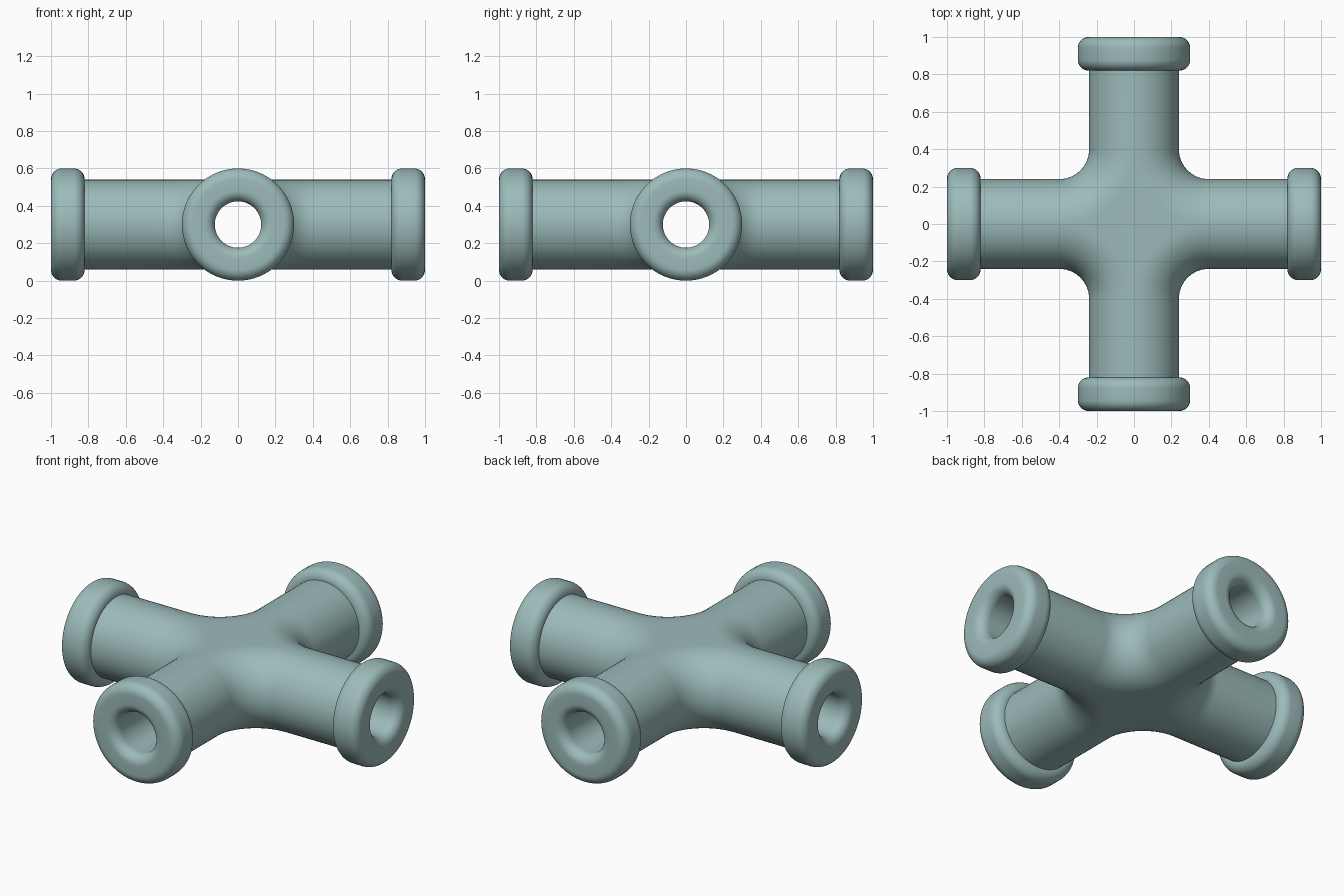
import bpy, bmesh
from math import sin, cos, pi
from mathutils import Matrix, Vector

if "Cube" in bpy.data.objects:
    bpy.data.objects.remove(bpy.data.objects["Cube"], do_unlink=True)

AXIS_Z = 0.30      # height of the pipe axes
PIPE_R = 0.24
BORE_R = 0.124
COLLAR_R = 0.30
COLLAR_BACK = 0.82
ROUND = 0.058      # edge rounding of the collars
HALF = 32          # facets around half a pipe

color = (0.33, 0.495, 0.488, 1)
mat = bpy.data.materials.new("grey teal")
mat.use_nodes = True
mat.diffuse_color = color
mat.node_tree.nodes["Principled BSDF"].inputs["Base Color"].default_value = color


def finish(bm, name):
    mesh = bpy.data.meshes.new(name)
    bm.to_mesh(mesh)
    bm.free()
    obj = bpy.data.objects.new(name, mesh)
    obj.location.z = AXIS_Z
    mesh.materials.append(mat)
    bpy.context.collection.objects.link(obj)
    bpy.ops.object.select_all(action="DESELECT")
    obj.select_set(True)
    bpy.context.view_layer.objects.active = obj
    bpy.ops.object.shade_smooth_by_angle(angle=pi / 5)
    return obj


def skin(bm, rows):
    """Join successive rows of points with quads."""
    grid = [[bm.verts.new(p) for p in row] for row in rows]
    for a, b in zip(grid, grid[1:]):
        for i in range(len(a) - 1):
            bm.faces.new((a[i], a[i + 1], b[i + 1], b[i]))


def cross_tube(name, r, pivot, end, outward):
    """Four-way tube: a half pipe swept around each inner corner, flat in the middle."""
    bm = bmesh.new()
    steps = 24
    # Path of (centre, direction to the corner) from the +x arm to the +y arm
    arc = []
    for i in range(steps + 1):
        a = pi / 2 * i / steps
        n = Vector((sin(a), cos(a), 0))
        arc.append((Vector((pivot, pivot, 0)) - n * pivot, n))
    path = [(Vector((end, 0, 0)), Vector((0, 1, 0)))]
    path += arc[::-1] if arc[0][0].x < arc[-1][0].x else arc
    path.append((Vector((0, end, 0)), Vector((1, 0, 0))))
    for k in range(4):
        turn = Matrix.Rotation(pi / 2 * k, 3, "Z")
        rows = []
        for c, n in path:
            angles = [pi * (j / HALF - 0.5) for j in range(HALF + 1)]
            rows.append([turn @ (c + n * r * cos(t) + Vector((0, 0, r * sin(t))))
                         for t in angles])
        skin(bm, rows)
        # Flat middle, above and below
        for z in (-r, r):
            hub = Vector((0, 0, z))
            for (a, _), (b, _) in zip(path[1:-1], path[2:-1]):
                bm.faces.new([bm.verts.new(p) for p in
                              (hub, turn @ a + hub, turn @ b + hub)])
    bmesh.ops.remove_doubles(bm, verts=bm.verts, dist=1e-5)
    bmesh.ops.recalc_face_normals(bm, faces=bm.faces)
    top = max(bm.faces, key=lambda f: f.calc_center_median().z)
    if (top.normal.z > 0) != outward:
        bmesh.ops.reverse_faces(bm, faces=bm.faces)
    return finish(bm, name)


def corner(x, r, start):
    """Quarter-round points, as (distance along axis, radius)."""
    return [(x + ROUND * cos(start + pi / 2 * i / 10),
             r + ROUND * sin(start + pi / 2 * i / 10)) for i in range(11)]


def collar(name, turn):
    """Rounded ring turned around one arm, rolling into the bore."""
    front, back = 1 - ROUND, COLLAR_BACK + ROUND
    profile = corner(front, BORE_R + ROUND, -pi / 2)
    profile += corner(front, COLLAR_R - ROUND, 0)
    profile += corner(back, COLLAR_R - ROUND, pi / 2)
    profile.append((COLLAR_BACK, PIPE_R))
    bm = bmesh.new()
    rot = Matrix.Rotation(turn, 3, "Z")
    rows = []
    for i in range(2 * HALF + 1):
        a = pi * i / HALF
        rows.append([rot @ Vector((x, r * cos(a), r * sin(a))) for x, r in profile])
    skin(bm, rows)
    bmesh.ops.remove_doubles(bm, verts=bm.verts, dist=1e-5)
    bmesh.ops.recalc_face_normals(bm, faces=bm.faces)
    outer = max(bm.faces, key=lambda f: f.calc_center_median().z)
    if outer.normal.z < 0:
        bmesh.ops.reverse_faces(bm, faces=bm.faces)
    return finish(bm, name)


# Filleted outer pipes and the bores inside them
cross_tube("cross_pipe", PIPE_R, 0.40, COLLAR_BACK, True)
cross_tube("cross_bore", BORE_R, BORE_R + 0.02, 1 - ROUND, False)

# End collars
for k, side in enumerate(("left", "back", "right", "front")):
    collar(side + "_collar", pi / 2 * k)
